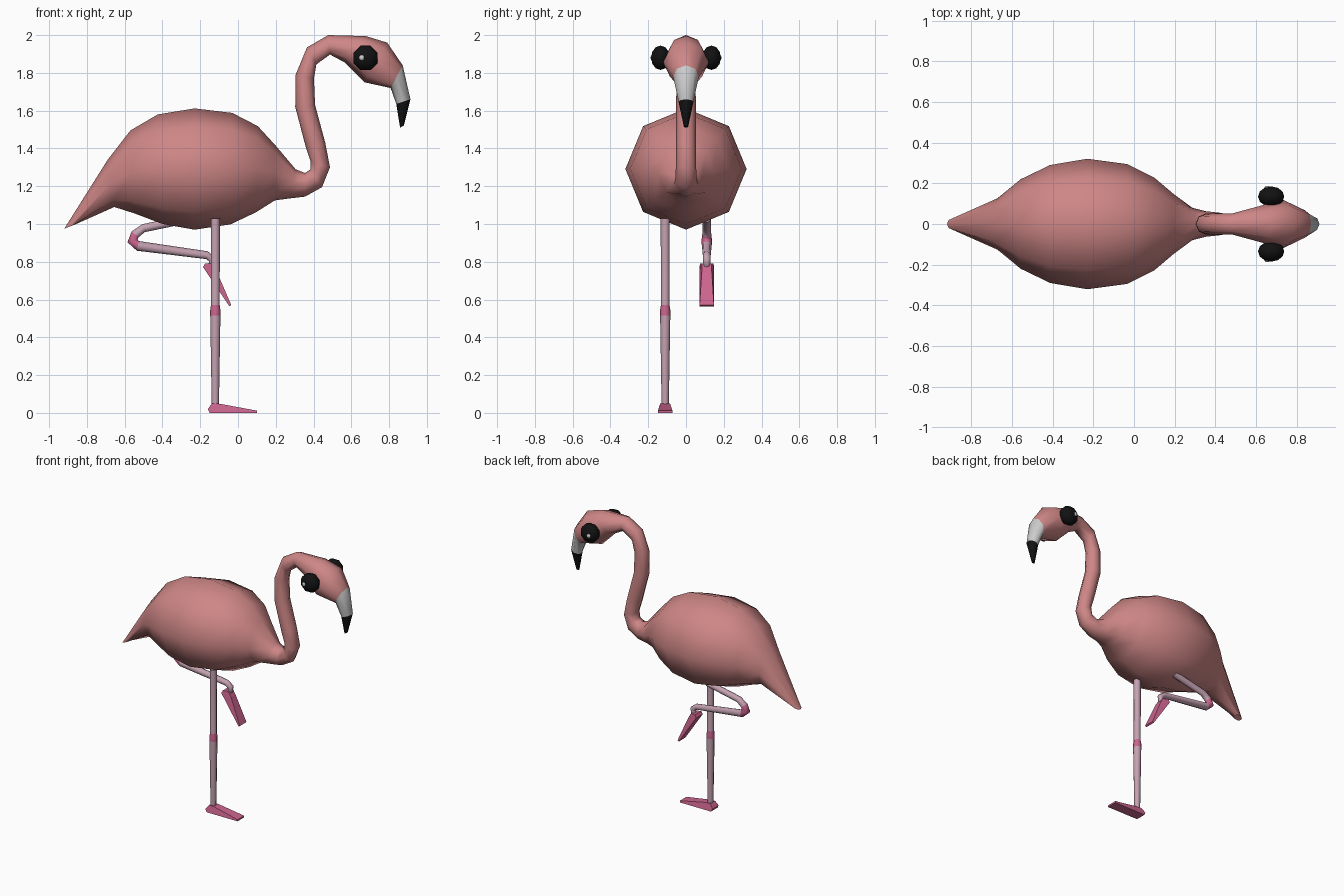
import bpy, bmesh, math
from mathutils import Vector, Matrix

if "Cube" in bpy.data.objects:
    bpy.data.objects.remove(bpy.data.objects["Cube"])


def material(name, rgb):
    m = bpy.data.materials.new(name)
    m.diffuse_color = (*rgb, 1)
    m.use_nodes = True
    m.node_tree.nodes["Principled BSDF"].inputs["Base Color"].default_value = m.diffuse_color
    return m


PINK = material("plumage_pink", (0.62, 0.24, 0.24))
WHITE = material("beak_white", (0.62, 0.62, 0.62))
BLACK = material("black", (0.006, 0.006, 0.006))
LEG = material("leg_pale_pink", (0.56, 0.36, 0.44))
FOOT = material("foot_pink", (0.6, 0.13, 0.27))


def finish(name, bm, mats):
    bmesh.ops.recalc_face_normals(bm, faces=bm.faces)
    me = bpy.data.meshes.new(name)
    bm.to_mesh(me)
    bm.free()
    for m in mats:
        me.materials.append(m)
    ob = bpy.data.objects.new(name, me)
    bpy.context.collection.objects.link(ob)
    return ob


def loft(name, rings, mats, slots=None, y0=0.0, sides=8):
    """Skin round rings, each given by its upper and lower point (xt, zt, xb, zb)."""
    bm = bmesh.new()
    loops = []
    for xt, zt, xb, zb in rings:
        top, low = Vector((xt, y0, zt)), Vector((xb, y0, zb))
        c, up = (top + low) / 2, (top - low) / 2
        side = Vector((0, up.length, 0))
        loops.append([bm.verts.new(c + up * math.cos(a) + side * math.sin(a))
                      for a in (2 * math.pi * i / sides for i in range(sides))])
    for k, (p, q) in enumerate(zip(loops, loops[1:])):
        for i in range(sides):
            j = (i + 1) % sides
            f = bm.faces.new((p[i], p[j], q[j], q[i]))
            f.smooth = True
            f.material_index = slots.get(k, 0) if slots else 0
    bm.faces.new(loops[0])
    bm.faces.new(loops[-1]).material_index = slots.get(len(rings) - 2, 0) if slots else 0
    return finish(name, bm, mats)


def tube(name, path, mats, slots, y0):
    """Leg tube from centre points and radii (x, z, r)."""
    rings = []
    for i, (x, z, r) in enumerate(path):
        a, b = path[max(i - 1, 0)], path[min(i + 1, len(path) - 1)]
        t = Vector((b[0] - a[0], b[1] - a[1])).normalized() * r
        rings.append((x - t.y, z + t.x, x + t.y, z - t.x))
    return loft(name, rings, mats, slots, y0)


# Body, neck, head and beak as one skin, tail to beak tip
loft("body_neck_head_beak", [
    (-0.92, 0.975, -0.868, 0.995),
    (-0.69, 1.34, -0.655, 1.09),
    (-0.57, 1.495, -0.545, 1.055),
    (-0.425, 1.58, -0.40, 1.0),
    (-0.23, 1.612, -0.23, 0.97),
    (-0.03, 1.588, -0.04, 0.998),
    (0.105, 1.518, 0.095, 1.062),
    (0.195, 1.42, 0.195, 1.125),
    (0.305, 1.29, 0.27, 1.135),
    (0.355, 1.27, 0.355, 1.145),
    (0.385, 1.29, 0.445, 1.195),
    (0.385, 1.33, 0.487, 1.30),
    (0.358, 1.41, 0.462, 1.43),
    (0.303, 1.62, 0.408, 1.63),
    (0.305, 1.79, 0.402, 1.77),
    (0.365, 1.935, 0.415, 1.845),
    (0.478, 2.0, 0.487, 1.897),
    (0.677, 1.995, 0.566, 1.855),
    (0.79, 1.96, 0.67, 1.75),
    (0.872, 1.84, 0.808, 1.72),
    (0.913, 1.66, 0.838, 1.635),
    (0.878, 1.522, 0.858, 1.51),
], [PINK, WHITE, BLACK], {19: 1, 20: 2})

# Eyes with a small highlight, one per side
for s, side in ((-1, "right"), (1, "left")):
    for part, x, y, size, mat in (("eye", 0.675, 0.135, (0.07, 0.07, 0.05), BLACK),
                                  ("eye_highlight", 0.656, 0.178, (0.016, 0.016, 0.01), WHITE)):
        bm = bmesh.new()
        bmesh.ops.create_uvsphere(
            bm, u_segments=8, v_segments=6, radius=1,
            matrix=Matrix.Translation((x, s * y, 1.88))
            @ Matrix.Rotation(math.pi / 2, 4, 'X')
            @ Matrix.Diagonal((*size, 1)) @ Matrix.Rotation(math.pi / 8, 4, 'Z'))
        for f in bm.faces:
            f.smooth = True
        finish(f"{side}_{part}", bm, [mat])

# Standing leg, with a pink joint
tube("standing_leg", [(-0.12, 1.03, 0.024), (-0.12, 0.57, 0.023), (-0.12, 0.545, 0.027),
                      (-0.12, 0.515, 0.027), (-0.12, 0.03, 0.019)],
     [LEG, FOOT], {1: 1, 2: 1}, -0.11)

# Folded leg, tucked under the body
tube("folded_leg", [(-0.25, 1.03, 0.022), (-0.50, 0.978, 0.022), (-0.545, 0.945, 0.024),
                    (-0.558, 0.91, 0.028), (-0.53, 0.884, 0.026), (-0.165, 0.835, 0.021),
                    (-0.135, 0.812, 0.02), (-0.138, 0.785, 0.018), (-0.165, 0.762, 0.016)],
     [LEG, FOOT], {2: 1, 3: 1}, 0.11)


# Wedge feet: side profile (x, z, half width), heel at the origin
def foot(name, x, y, z, angle):
    profile = [(0, 0, 0.038), (-0.01, 0.02, 0.036), (0.012, 0.05, 0.026),
               (0.055, 0.048, 0.026), (0.25, 0.012, 0.038), (0.25, 0, 0.038)]
    bm = bmesh.new()
    a, b = ([bm.verts.new((px, s * w, pz)) for px, pz, w in profile] for s in (-1, 1))
    bm.faces.new(a)
    bm.faces.new(b)
    for i in range(len(profile)):
        j = (i + 1) % len(profile)
        bm.faces.new((a[i], a[j], b[j], b[i]))
    bm.transform(Matrix.Translation((x, y, z)) @ Matrix.Rotation(angle, 4, 'Y'))
    finish(name, bm, [FOOT])


foot("standing_foot", -0.15, -0.11, 0.0, 0)
foot("folded_foot", -0.185, 0.11, 0.772, 0.98)
